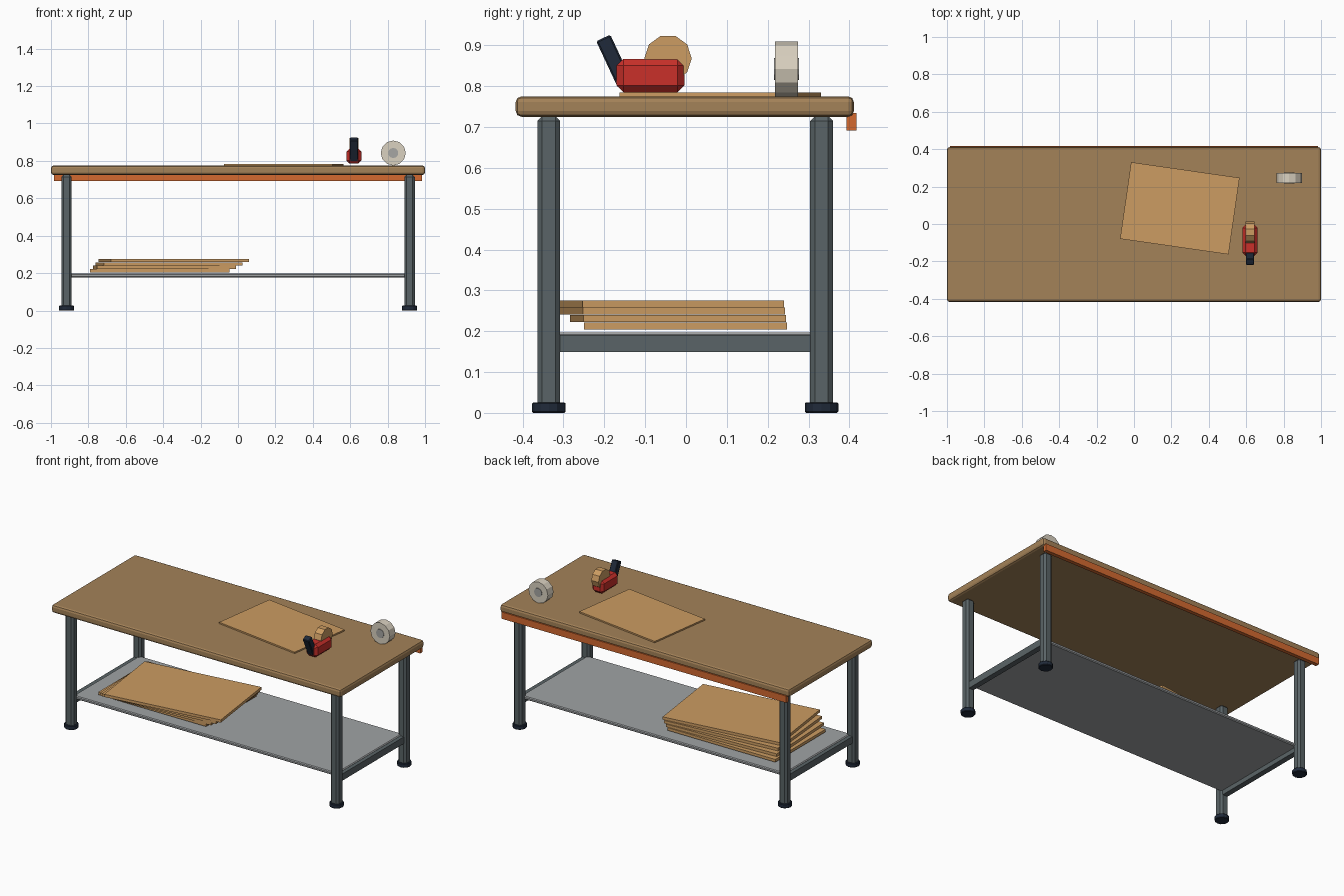
import bpy
from math import radians, pi

if "Cube" in bpy.data.objects:
    bpy.data.objects.remove(bpy.data.objects["Cube"], do_unlink=True)


def material(name, r, g, b):
    """Flat colour from 0-255 display values, stored as linear."""
    def lin(c):
        c /= 255
        return c / 12.92 if c <= 0.04045 else ((c + 0.055) / 1.055) ** 2.4
    colour = (lin(r), lin(g), lin(b), 1)
    m = bpy.data.materials.new(name)
    m.use_nodes = True
    m.diffuse_color = colour
    m.node_tree.nodes["Principled BSDF"].inputs["Base Color"].default_value = colour
    return m


WOOD = material("worktop_wood", 164, 130, 88)
CARD = material("cardboard", 204, 156, 98)
STEEL = material("painted_steel", 90, 100, 103)
SHELF = material("shelf_grey", 160, 163, 165)
ORANGE = material("orange", 212, 106, 48)
RED = material("red", 202, 48, 42)
DARK = material("dark_rubber", 32, 42, 58)
CREAM = material("tape_cream", 218, 209, 192)
CORE = material("core_grey", 166, 166, 163)


def finish(obj, name, mat, bevel, segments):
    obj.name = name
    obj.data.materials.append(mat)
    if bevel:
        mod = obj.modifiers.new("Bevel", "BEVEL")
        mod.width = bevel
        mod.segments = segments
        mod.limit_method = "ANGLE"
    return obj


def box(name, mat, loc, size, rot=(0, 0, 0), bevel=0, segments=1):
    bpy.ops.mesh.primitive_cube_add(size=1, location=loc)
    obj = bpy.context.object
    for v in obj.data.vertices:
        v.co = [c * s for c, s in zip(v.co, size)]
    obj.rotation_euler = rot
    return finish(obj, name, mat, bevel, segments)


def cylinder(name, mat, loc, radius, depth, sides, rot=(0, 0, 0), bevel=0):
    bpy.ops.mesh.primitive_cylinder_add(
        vertices=sides, radius=radius, depth=depth, location=loc, rotation=rot)
    return finish(bpy.context.object, name, mat, bevel, 1)


# Worktop with rounded edges and the rail along its back
box("worktop", WOOD, (0, -0.003, 0.75), (2, 0.828, 0.05), bevel=0.014, segments=2)
box("back_rail", ORANGE, (0, 0.405, 0.713), (1.97, 0.024, 0.042))

# Legs, feet and end beams
for x, side in ((0.917, "left"), (-0.917, "right")):
    for y, end in ((-0.336, "front"), (0.332, "back")):
        box(f"{end}_{side}_leg", STEEL, (x, y, 0.37), (0.056, 0.056, 0.714), bevel=0.012)
        cylinder(f"{end}_{side}_foot", DARK, (x, y, 0.013), 0.041, 0.026, 12, bevel=0.003)
    box(f"{side}_beam", STEEL, (x, 0, 0.17), (0.034, 0.63, 0.042))

# Lower shelf
box("shelf", SHELF, (0, 0, 0.187), (1.82, 0.65, 0.02), bevel=0.005)

# Fanned stack of boards on the shelf
for i in range(4):
    box(f"stacked_board_{i + 1}", CARD,
        (-0.418 + 0.025 * i, -0.0015 - 0.018 * i, 0.213 + 0.018 * i),
        (0.745, 0.497, 0.0172), rot=(0, 0, radians(2.5 * i)))

# Single sheet on the worktop
box("loose_sheet", CARD, (0.245, 0.084, 0.7795), (0.586, 0.414, 0.009),
    rot=(0, 0, radians(-8.2)))

# Tape dispenser: body, slanted handle and roll
box("dispenser_body", RED, (0.62, -0.087, 0.826), (0.08, 0.166, 0.082), bevel=0.017)
box("dispenser_handle", DARK, (0.62, -0.176, 0.861), (0.044, 0.038, 0.126),
    rot=(radians(25), 0, 0), bevel=0.004)
cylinder("dispenser_roll", CARD, (0.62, -0.044, 0.868), 0.058, 0.05, 10,
         rot=(0, pi / 2, 0))

# Spare tape roll with its core
cylinder("tape_roll", CREAM, (0.83, 0.246, 0.842), 0.067, 0.056, 12,
         rot=(pi / 2, 0, 0))
cylinder("tape_core", CORE, (0.83, 0.246, 0.842), 0.027, 0.061, 12,
         rot=(pi / 2, 0, 0))
